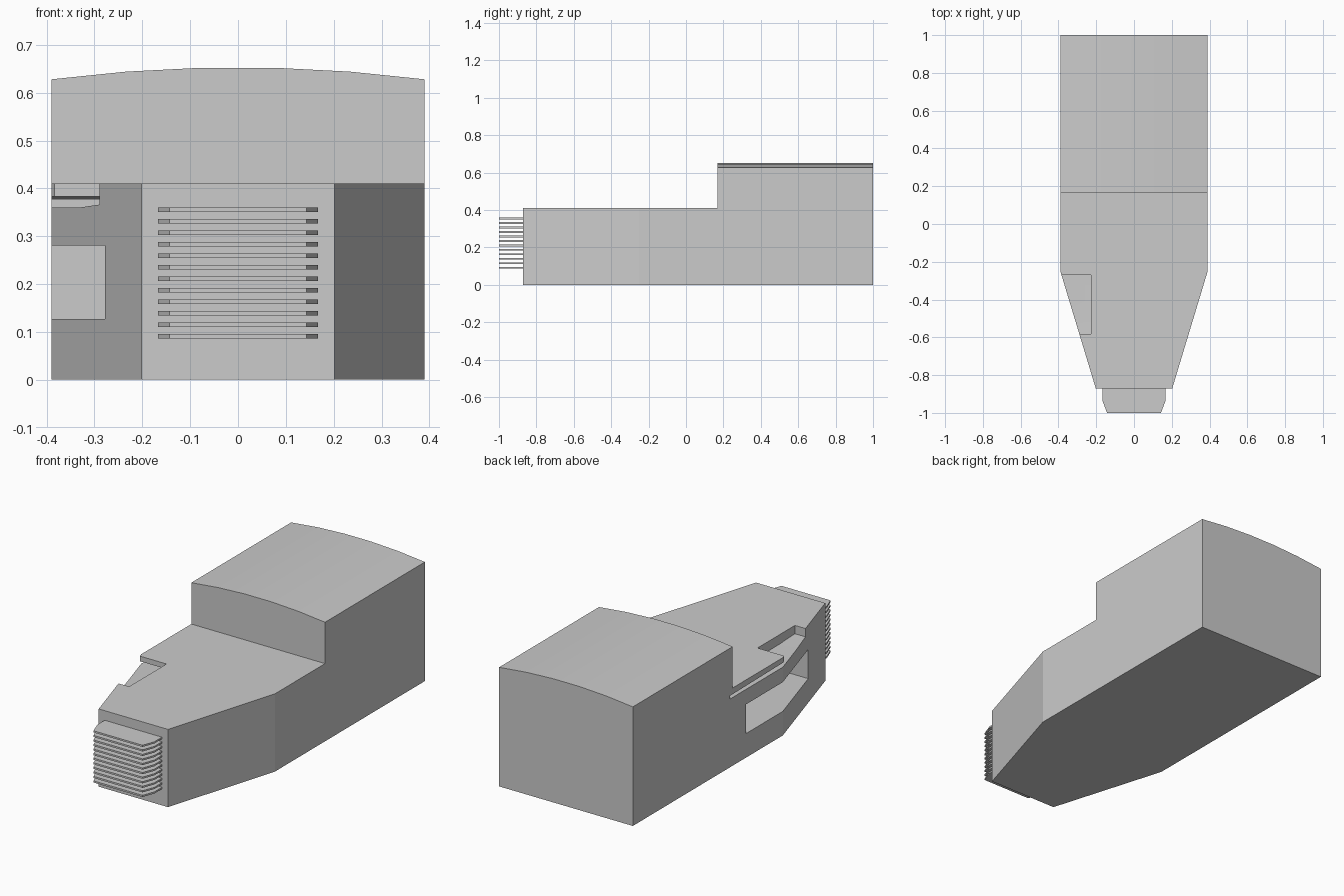
import bpy, bmesh, math
from mathutils import Vector

if "Cube" in bpy.data.objects:
    bpy.data.objects.remove(bpy.data.objects["Cube"])


def prism(name, pts, lo, hi, axis):
    """Extrude a 2D outline along x (y,z points), y (x,z points) or z (x,y points)."""
    def place(a, b, c):
        return {'x': (c, a, b), 'y': (a, c, b), 'z': (a, b, c)}[axis]
    bm = bmesh.new()
    face = bm.faces.new([bm.verts.new(place(a, b, lo)) for a, b in pts])
    geo = bmesh.ops.extrude_face_region(bm, geom=[face])['geom']
    move = Vector(place(0, 0, hi - lo))
    bmesh.ops.translate(bm, vec=move, verts=[v for v in geo if isinstance(v, bmesh.types.BMVert)])
    bmesh.ops.recalc_face_normals(bm, faces=bm.faces)
    mesh = bpy.data.meshes.new(name)
    bm.to_mesh(mesh)
    bm.free()
    ob = bpy.data.objects.new(name, mesh)
    bpy.context.collection.objects.link(ob)
    return ob


def cut(target, tool, operation='DIFFERENCE'):
    tool.hide_render = True
    mod = target.modifiers.new(tool.name, 'BOOLEAN')
    mod.operation = operation
    mod.solver = 'EXACT'
    mod.object = tool
    bpy.context.view_layer.objects.active = target
    bpy.ops.object.modifier_apply(modifier=mod.name)
    bpy.data.objects.remove(tool)


def mirrored(half):
    return half + [(-x, y) for x, y in reversed(half)]


# Body: tapered plan outline under a gently arched roof
body = prism("body", mirrored([(0.39, 1.0), (0.39, -0.25), (0.202, -0.872)]), 0, 0.75, 'z')
roof_r = 3.05
arc = [(x, 0.653 - roof_r + math.sqrt(roof_r ** 2 - x ** 2))
       for x in (-0.546 + 0.156 * i for i in range(8))]
cut(body, prism("roof_arch", arc + [(0.546, -0.2), (-0.546, -0.2)], -1.5, 1.5, 'y'), 'INTERSECT')

# Low front deck ahead of the raised rear block
cut(body, prism("deck_step", [(-1.5, 0.41), (0.168, 0.41), (0.168, 0.9), (-1.5, 0.9)], -0.8, 0.8, 'x'))

# Side pocket on the left
cut(body, prism("side_pocket", [(-0.622, 0.127), (0.056, 0.127), (0.056, 0.281), (-0.622, 0.281)],
                -0.6, -0.12, 'x'))

# Thin slot under the deck that opens into a notch through its top
cut(body, prism("slot_and_notch", [(0.19, 0.36), (-0.445, 0.36), (-0.582, 0.366), (-0.582, 0.5),
                                   (-0.27, 0.5), (-0.27, 0.383), (0.19, 0.377)], -0.6, -0.228, 'x'))

# Stack of thin front fins with chamfered corners
parts = [body]
fin = mirrored([(0.167, -0.871), (0.167, -0.935), (0.143, -1.0)])
for i in range(12):
    z = 0.0865 + 0.024 * i
    parts.append(prism(f"front_fin_{i + 1}", fin, z, z + 0.009, 'z'))

# Smooth only the roof facets
bpy.ops.object.select_all(action='DESELECT')
body.select_set(True)
bpy.context.view_layer.objects.active = body
bpy.ops.object.shade_smooth_by_angle(angle=math.radians(10))
